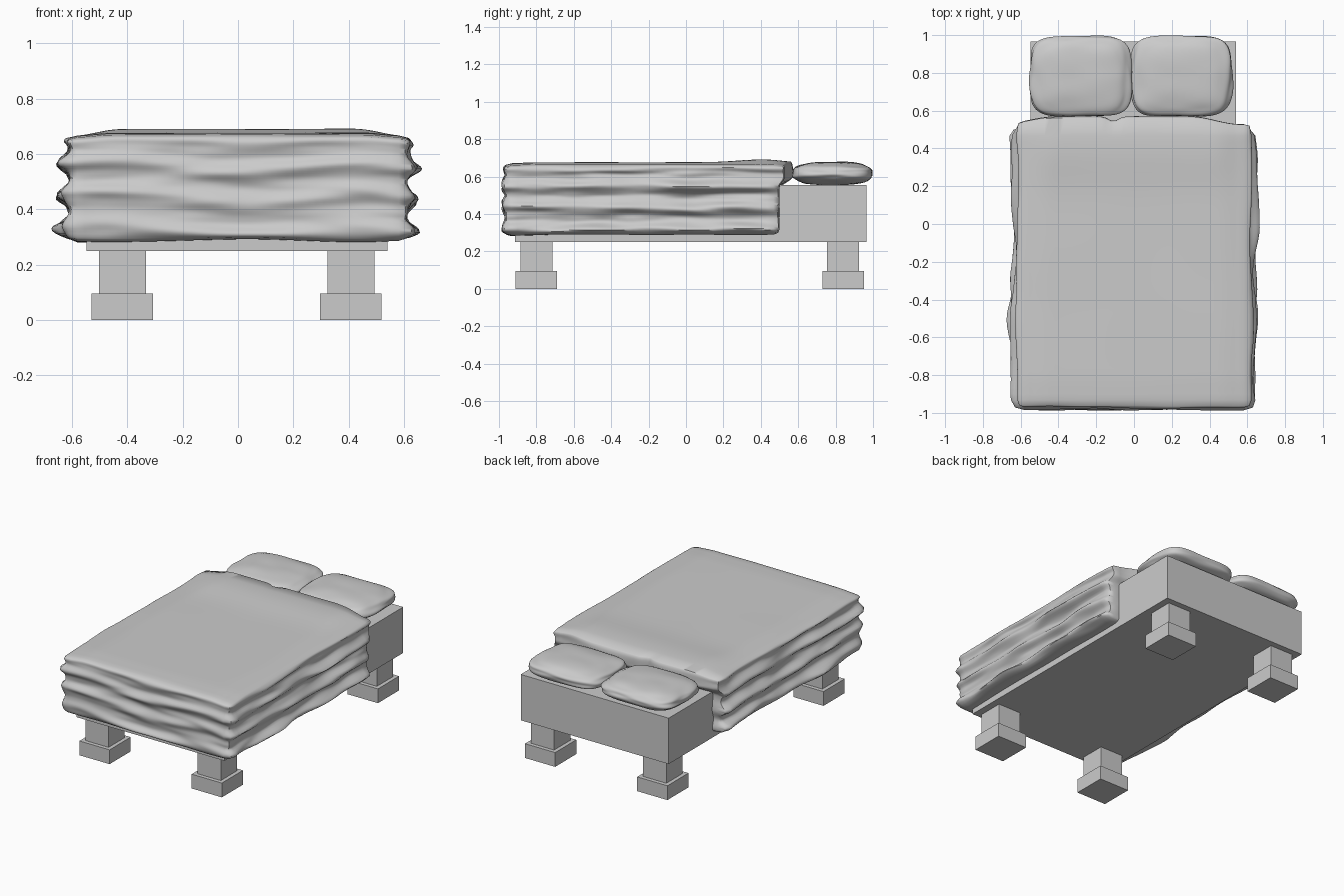
import bpy, bmesh, math
from mathutils import Vector, noise

if "Cube" in bpy.data.objects:
    bpy.data.objects.remove(bpy.data.objects["Cube"])


def finish(bm, name, smooth=None):
    bmesh.ops.recalc_face_normals(bm, faces=bm.faces)
    me = bpy.data.meshes.new(name)
    bm.to_mesh(me)
    bm.free()
    ob = bpy.data.objects.new(name, me)
    bpy.context.collection.objects.link(ob)
    if smooth:
        bpy.ops.object.select_all(action='DESELECT')
        ob.select_set(True)
        bpy.context.view_layer.objects.active = ob
        bpy.ops.object.shade_smooth_by_angle(angle=math.radians(smooth))
    return ob


def unit_cube(cuts=0):
    bm = bmesh.new()
    bmesh.ops.create_cube(bm, size=2)
    if cuts:
        bmesh.ops.subdivide_edges(bm, edges=bm.edges[:], cuts=cuts, use_grid_fill=True)
    return bm


def box(name, lo, hi):
    bm = unit_cube()
    for v in bm.verts:
        v.co = Vector([lo[i] if v.co[i] < 0 else hi[i] for i in range(3)])
    return finish(bm, name)


def smoothstep(a, b, t):
    t = max(0, min(1, (t - a) / (b - a)))
    return t * t * (3 - 2 * t)


# Bed base
BASE_LO, BASE_HI = (-0.548, -0.915, 0.25), (0.54, 0.965, 0.555)
box("bed_base", BASE_LO, BASE_HI)

# Four stepped legs
for cx, side in ((-0.418, "left"), (0.408, "right")):
    for cy, end in ((-0.80, "front"), (0.84, "back")):
        for part, h, z0, z1 in (("leg", 0.085, 0.095, 0.25), ("foot", 0.111, 0, 0.095)):
            box(f"{end}_{side}_{part}", (cx - h, cy - h, z0), (cx + h, cy + h, z1))

# Blanket: rounded box pushed out into stacked horizontal folds on three sides
LO, HI, R = Vector((-0.608, -0.965, 0.288)), Vector((0.608, 0.50, 0.676)), 0.025
bm = unit_cube(44)
for v in bm.verts:
    p = Vector([LO[i] + (v.co[i] + 1) / 2 * (HI[i] - LO[i]) for i in range(3)])
    q = Vector([max(LO[i] + R, min(HI[i] - R, p[i])) for i in range(3)])
    d = (p - q).normalized()
    co = q + d * R
    x, y, z = co
    wander = noise.noise(Vector((x * 2.2, y * 2.2, 1.3)))
    ruffle = noise.noise(Vector((x * 3, y * 3, z * 16)))
    fine = noise.noise(Vector((x * 5 + 7, y * 5, z * 30)))
    wave = 0.5 + 0.5 * math.cos(2 * math.pi * ((z - 0.55) / 0.115 + 0.45 * wander))
    fold = wave ** 1.4 * (0.75 + 0.5 * ruffle) + 0.35 * ruffle + 0.25 * fine
    fold *= 1 - 0.6 * smoothstep(0.61, 0.67, z)
    co.x += d.x * fold * 0.046
    if d.y < 0:
        co.y += d.y * fold * 0.022
    elif d.y > 0:
        # back edge laps over the base towards the pillows
        lap = 0.03 + 0.04 * (1 - smoothstep(0.35, 0.62, abs(x + 0.06)))
        lap -= 0.025 * math.exp(-((x + 0.11) / 0.035) ** 2)
        co.y += lap * smoothstep(0.54, 0.60, z) + 0.012 * ruffle
    # gentle crown, hump near the pillows, uneven hem
    top = smoothstep(0.6, 0.676, z)
    co.z += top * (0.016 * math.exp(-((y - 0.4) / 0.18) ** 2) * (1 - smoothstep(0.4, 0.6, abs(x)))
                   - 0.01 * smoothstep(0.45, 0.6, abs(x)) - 0.006 * smoothstep(0.8, 0.97, -y)
                   + 0.003 * wander)
    co.z += (1 - smoothstep(0.29, 0.34, z)) * 0.014 * wander
    v.co = co
# drop the faces buried in the base
buried = [f for f in bm.faces if all(
    BASE_LO[i] < v.co[i] < BASE_HI[i] for v in f.verts for i in range(3))]
bmesh.ops.delete(bm, geom=buried, context='FACES')
finish(bm, "blanket", 50)

# Two plump pillows
for cx, name in ((-0.283, "left_pillow"), (0.25, "right_pillow")):
    bm = unit_cube(22)
    for v in bm.verts:
        a, b, c = v.co
        s = ((abs(a) ** 5 + abs(b) ** 5) ** 0.5 + abs(c) ** 2.5) ** -0.4
        a, b, c = a * s, b * s, c * s
        n = noise.noise(Vector((a * 1.5 + cx * 9, b * 1.5, c * 3)))
        hx = 0.25 + 0.02 * (1 - b * b)
        hy = 0.213 + 0.007 * n
        v.co = (cx + a * hx + 0.012 * n * a, 0.783 + b * hy,
                0.617 + c * (0.062 + 0.006 * n))
    finish(bm, name, 60)
